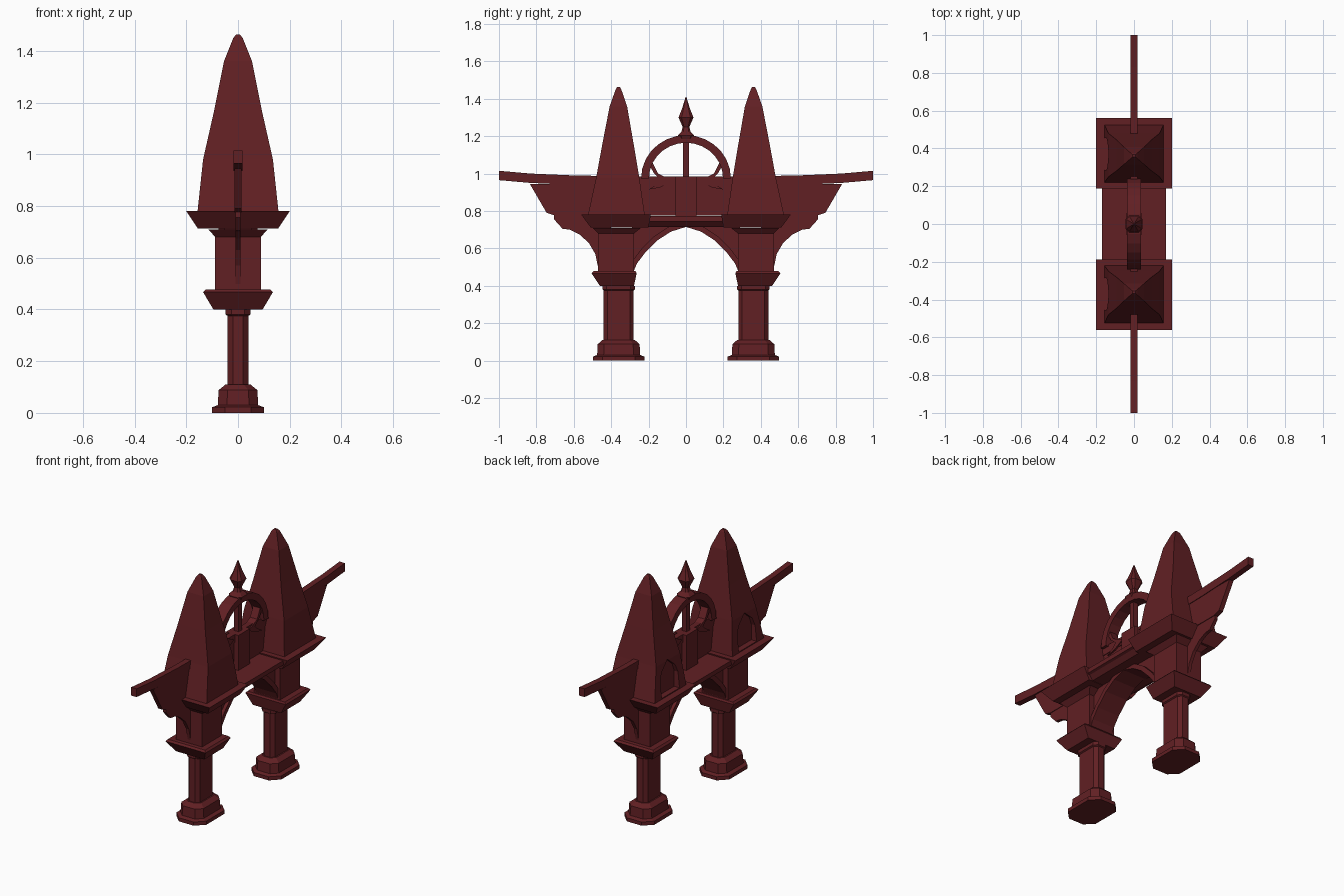
import bpy, bmesh, math

if "Cube" in bpy.data.objects:
    bpy.data.objects.remove(bpy.data.objects["Cube"])

mat = bpy.data.materials.new("dark_red")
mat.diffuse_color = (0.12, 0.014, 0.017, 1)
mat.use_nodes = True
mat.node_tree.nodes["Principled BSDF"].inputs["Base Color"].default_value = mat.diffuse_color


def finish(name, bm, mirror):
    bmesh.ops.recalc_face_normals(bm, faces=bm.faces)
    me = bpy.data.meshes.new(name)
    bm.to_mesh(me)
    bm.free()
    me.materials.append(mat)
    ob = bpy.data.objects.new(name, me)
    bpy.context.collection.objects.link(ob)
    if mirror:
        m = ob.modifiers.new("mirror", 'MIRROR')
        m.use_axis = (False, True, False)
    return ob


def loft(name, rings, mirror=True):
    """Stack of rectangles (z, half x, y0, y1, corner chamfer)."""
    bm = bmesh.new()
    loops = []
    cut = any(r[4] for r in rings)
    for z, h, a, b, c in rings:
        if cut:
            pts = [(-h + c, a), (h - c, a), (h, a + c), (h, b - c),
                   (h - c, b), (-h + c, b), (-h, b - c), (-h, a + c)]
        else:
            pts = [(-h, a), (h, a), (h, b), (-h, b)]
        loops.append([bm.verts.new((x, y, z)) for x, y in pts])
    n = len(loops[0])
    for p, q in zip(loops, loops[1:]):
        for i in range(n):
            j = (i + 1) % n
            bm.faces.new((p[i], p[j], q[j], q[i]))
    bm.faces.new(loops[0])
    bm.faces.new(loops[-1])
    return finish(name, bm, mirror)


def prism(name, pts, x0, x1, mirror=True):
    """Extrude a (y, z) outline from x0 to x1."""
    bm = bmesh.new()
    a = [bm.verts.new((x0, y, z)) for y, z in pts]
    b = [bm.verts.new((x1, y, z)) for y, z in pts]
    n = len(pts)
    for i in range(n):
        j = (i + 1) % n
        bm.faces.new((a[i], a[j], b[j], b[i]))
    bm.faces.new(a)
    bm.faces.new(b)
    return finish(name, bm, mirror)


# Columns
C = 0.36
loft("column_base", [(0, .1, C - .137, C + .137, .05), (.022, .1, C - .137, C + .137, .05),
                     (.03, .078, C - .115, C + .115, .035), (.088, .075, C - .112, C + .112, .035),
                     (.11, .048, C - .087, C + .087, .025)])
loft("column_shaft", [(.1, .04, C - .08, C + .08, .02), (.375, .04, C - .08, C + .08, .02),
                      (.38, .048, C - .086, C + .086, .022), (.4, .048, C - .086, C + .086, .022)])
loft("column_capital", [(.4, .095, .278, .46, 0), (.467, .135, .264, .505, 0), (.478, .125, .27, .495, 0)])
loft("tower_block", [(.47, .088, .278, .47, 0), (.68, .088, .278, .47, 0),
                     (.71, .115, .24, .5, 0)])
loft("tower_cornice", [(.713, .155, .2, .51, 0), (.78, .2, .188, .56, 0)])

# Spires with an arched niche on the left side
spire = loft("spire", [(.775, .157, .22, .525, 0), (.98, .135, .25, .48, 0),
                       (1.17, .092, .282, .445, 0), (1.36, .054, .315, .408, 0),
                       (1.45, .018, .346, .376, 0), (1.463, .008, .354, .368, 0)])
arch = [(.285, .785), (.455, .785), (.455, .88), (.435, .93), (.37, .985), (.305, .93), (.285, .88)]
cutter = prism("niche_cutter", arch, -.3, -.12, False)
cutter.hide_render = True
cutter.display_type = 'WIRE'
mod = spire.modifiers.new("niche", 'BOOLEAN')
mod.operation = 'DIFFERENCE'
mod.object = cutter
mod.solver = 'EXACT'
spire.modifiers.move(1, 0)

# Platform joining the towers
loft("platform", [(.715, .13, -.22, .22, 0), (.74, .155, -.22, .22, 0),
                  (.745, .17, -.22, .22, 0), (.772, .17, -.22, .22, 0)], False)

# Pointed arch below the platform, with a projecting rim
curve = [(.279, .48), (.262, .52), (.22, .575), (.15, .645), (.08, .69), (0, .715)]
prism("arch_spandrel", curve + [(0, .74), (.29, .74), (.29, .48)], -.055, .055)
rim = [(y + .018 * (y > 0), z + .022) for y, z in reversed(curve)]
prism("arch_rim", curve + rim, -.075, .075)

# Cantilever beam, upper wing panel and curved lower bracket
top = [(0, .985), (.3, .985), (.6, .99), (.83, 1.0), (1, 1.015)]
prism("beam", top + [(y, z - .05) for y, z in reversed(top)], -.018, .018)
prism("wing_panel", [(0, .95), (.835, .945), (.745, .79), (.7, .775), (0, .775)], -.014, .014)
prism("wing_bracket", [(.705, .79), (.705, .755), (.66, .705), (.62, .7), (.57, .675),
                       (.52, .63), (.485, .57), (.468, .49), (.4, .49), (.4, .79)], -.01, .01)

# Crowning ring, post and finial
def ring(r, n=7):
    return [(r * math.cos(i * math.pi / 2 / n), .975 + r * .96 * math.sin(i * math.pi / 2 / n))
            for i in range(n + 1)]


prism("crown_ring", ring(.24) + ring(.198)[::-1], -.036, .036)
loft("crown_pedestal", [(.77, .042, -.056, .056, 0), (.985, .042, -.056, .056, 0)], False)
loft("crown_post", [(.98, .016, -.016, .016, 0), (1.18, .016, -.016, .016, 0)], False)
prism("crown_branch", [(.205, 1.06), (.185, 1.07), (.15, 1.0), (.1, .975), (.07, .96),
                       (.14, .925), (.2, .915), (.15, .945), (.13, .965), (.17, 1.0)], -.024, .024)
loft("finial", [(z, r, -r, r, r * .4) for z, r in
                ((1.17, .03), (1.205, .044), (1.225, .024), (1.25, .018),
                 (1.3, .04), (1.345, .022), (1.41, .002))], False)
